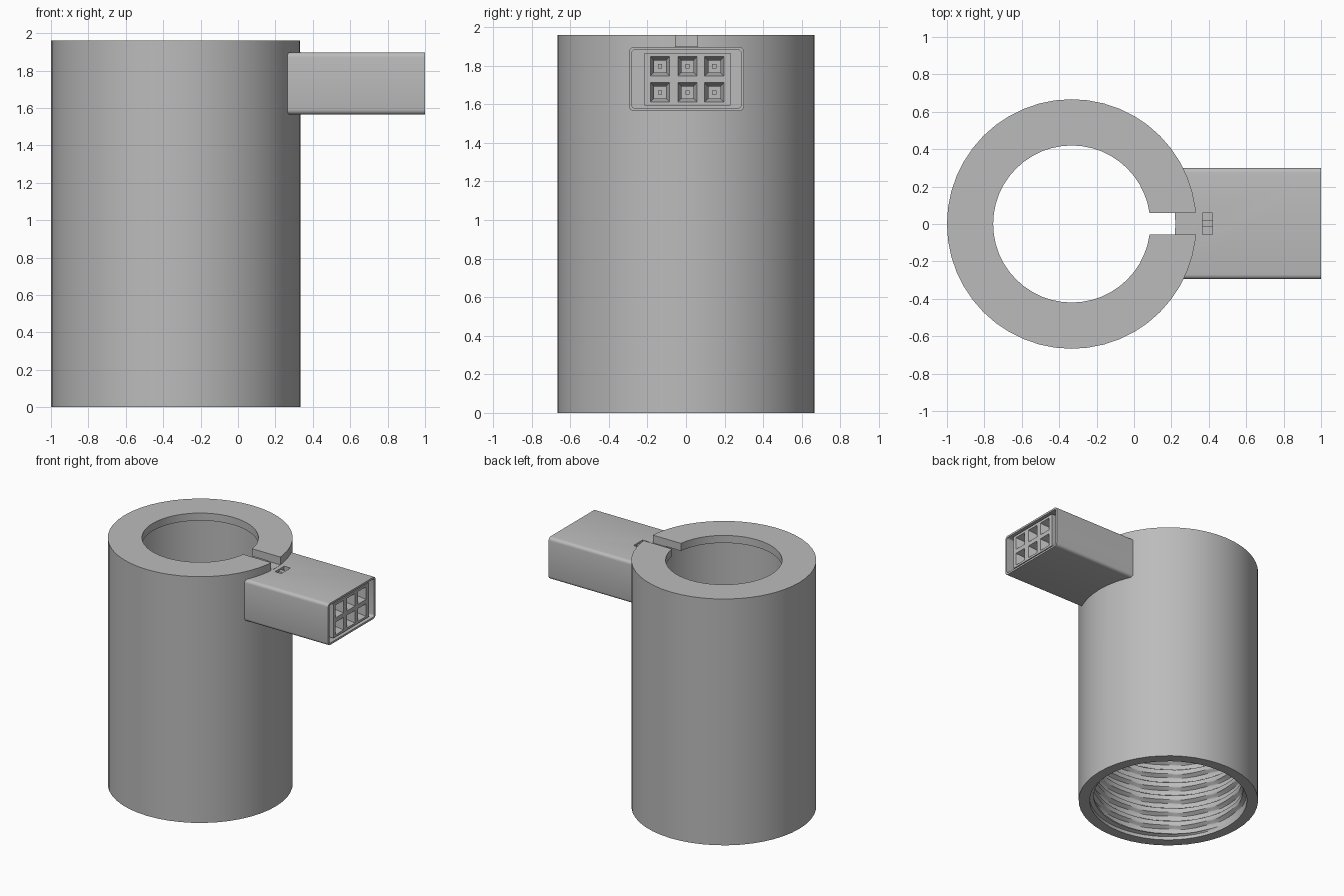
import bpy, bmesh, math

old = bpy.data.objects.get("Cube")
if old:
    bpy.data.objects.remove(old)

grey = bpy.data.materials.new("plain_grey")
grey.use_nodes = True
COLOUR = (0.5, 0.5, 0.5, 1)
grey.diffuse_color = COLOUR
grey.node_tree.nodes["Principled BSDF"].inputs["Base Color"].default_value = COLOUR


def finish(name, bm):
    bmesh.ops.recalc_face_normals(bm, faces=bm.faces)
    mesh = bpy.data.meshes.new(name)
    bm.to_mesh(mesh)
    bm.free()
    mesh.materials.append(grey)
    ob = bpy.data.objects.new(name, mesh)
    bpy.context.collection.objects.link(ob)
    return ob


def box(name, lo, hi, radius=0):
    """Box between two corners, with the edges along x rounded."""
    bm = bmesh.new()
    bmesh.ops.create_cube(bm, size=1)
    for v in bm.verts:
        v.co = [(a + b) / 2 + c * (b - a) for a, b, c in zip(lo, hi, v.co)]
    if radius:
        edges = [e for e in bm.edges
                 if abs(e.verts[0].co.x - e.verts[1].co.x) > 0.01]
        bmesh.ops.bevel(bm, geom=edges, offset=radius, segments=4,
                        profile=0.5, affect='EDGES')
    return finish(name, bm)


def cut(target, cutter):
    cutter.hide_render = True
    cutter.hide_viewport = True
    mod = target.modifiers.new("cut", 'BOOLEAN')
    mod.operation = 'DIFFERENCE'
    mod.solver = 'EXACT'
    mod.object = cutter


def apply_and_smooth(ob, angle=30):
    """Bake the cuts, drop the cutters and shade smooth between sharp edges."""
    graph = bpy.context.evaluated_depsgraph_get()
    mesh = bpy.data.meshes.new_from_object(ob.evaluated_get(graph))
    cutters = [m.object for m in ob.modifiers]
    ob.modifiers.clear()
    ob.data = mesh
    for c in cutters:
        bpy.data.objects.remove(c)
    bpy.ops.object.select_all(action='DESELECT')
    ob.select_set(True)
    bpy.context.view_layer.objects.active = ob
    bpy.ops.object.shade_smooth_by_angle(angle=math.radians(angle))


# Sleeve: lathed tube with a top lip and an internal screw thread
CENTRE_X, OUTER, CAVITY, BORE = -0.333, 0.667, 0.555, 0.42
TOP, LIP, PITCH, DEPTH = 1.96, 1.9, 0.11, 0.03
THREAD_TOP, ROWS, SIDES = 0.77, 84, 48


def thread_radius(z, turn):
    wave = math.cos(math.tau * (z / PITCH - turn))
    groove = min(1, max(0, 0.5 + 1.1 * wave))
    if z < 0.03:
        groove = 1
    fade = min(1, (THREAD_TOP - z) / 0.04)
    return CAVITY + DEPTH * groove * fade


def sleeve_profile(turn):
    heights = [THREAD_TOP * k / ROWS for k in range(ROWS + 1)]
    inner = [(thread_radius(z, turn), z) for z in heights]
    return inner + [(CAVITY, LIP), (BORE, LIP), (BORE, TOP),
                    (OUTER, TOP), (OUTER, 0)]


bm = bmesh.new()
rings = []
for i in range(SIDES):
    a = math.tau * i / SIDES
    rings.append([bm.verts.new((CENTRE_X + r * math.cos(a), r * math.sin(a), z))
                  for r, z in sleeve_profile(i / SIDES)])
for i, ring in enumerate(rings):
    after = rings[(i + 1) % SIDES]
    for j in range(len(ring)):
        k = (j + 1) % len(ring)
        bm.faces.new((ring[j], after[j], after[k], ring[k]))
sleeve = finish("sleeve", bm)
cut(sleeve, box("slot_cutter", (-0.1, -0.055, LIP - 0.002), (0.5, 0.06, 2.1)))
apply_and_smooth(sleeve)

# Connector housing: rounded box, hollow at the outer end, with a top window
housing = box("connector_housing", (0.25, -0.295, 1.565), (1, 0.3, 1.897), 0.025)
cut(housing, box("recess_cutter", (0.45, -0.28, 1.58), (1.1, 0.285, 1.882), 0.014))
cut(housing, box("window_cutter", (0.365, -0.055, 1.86), (0.42, 0.06, 2)))
apply_and_smooth(housing)

# Latch bar lying in the window
box("latch_bar", (0.36, -0.015, 1.85), (0.425, 0.02, 1.885))

# Socket block: front grid whose odd cells become tapered square sockets
FRONT, BACK, HALF = 0.99, 0.44, 0.05
columns, rows = (-0.135, 0.008, 0.147), (1.662, 1.797)


def grid_lines(lo, centres, hi):
    return [lo] + [c + s for c in centres for s in (-HALF, HALF)] + [hi]


ys = grid_lines(-0.215, columns, 0.232)
zs = grid_lines(1.595, rows, 1.867)
bm = bmesh.new()
grid = [[bm.verts.new((FRONT, y, z)) for z in zs] for y in ys]
sockets = []
for i in range(len(ys) - 1):
    for j in range(len(zs) - 1):
        face = bm.faces.new((grid[i][j], grid[i + 1][j],
                             grid[i + 1][j + 1], grid[i][j + 1]))
        if i % 2 and j % 2:
            sockets.append(face)
rim = [e for e in bm.edges if e.is_boundary]
sides = bmesh.ops.extrude_edge_only(bm, edges=rim)["geom"]
for v in sides:
    if isinstance(v, bmesh.types.BMVert):
        v.co.x = BACK
bm.normal_update()
bmesh.ops.inset_individual(bm, faces=sockets, thickness=0.027, depth=-0.06)
deep = bmesh.ops.extrude_discrete_faces(bm, faces=sockets)["faces"]
for face in deep:
    for v in face.verts:
        v.co.x -= 0.12
finish("socket_block", bm)

# Contact pins inside the sockets
for n, y in enumerate(columns):
    for m, z in enumerate(rows):
        box(f"contact_pin_{n}_{m}", (0.8, y - 0.011, z - 0.011),
            (0.92, y + 0.011, z + 0.011))
